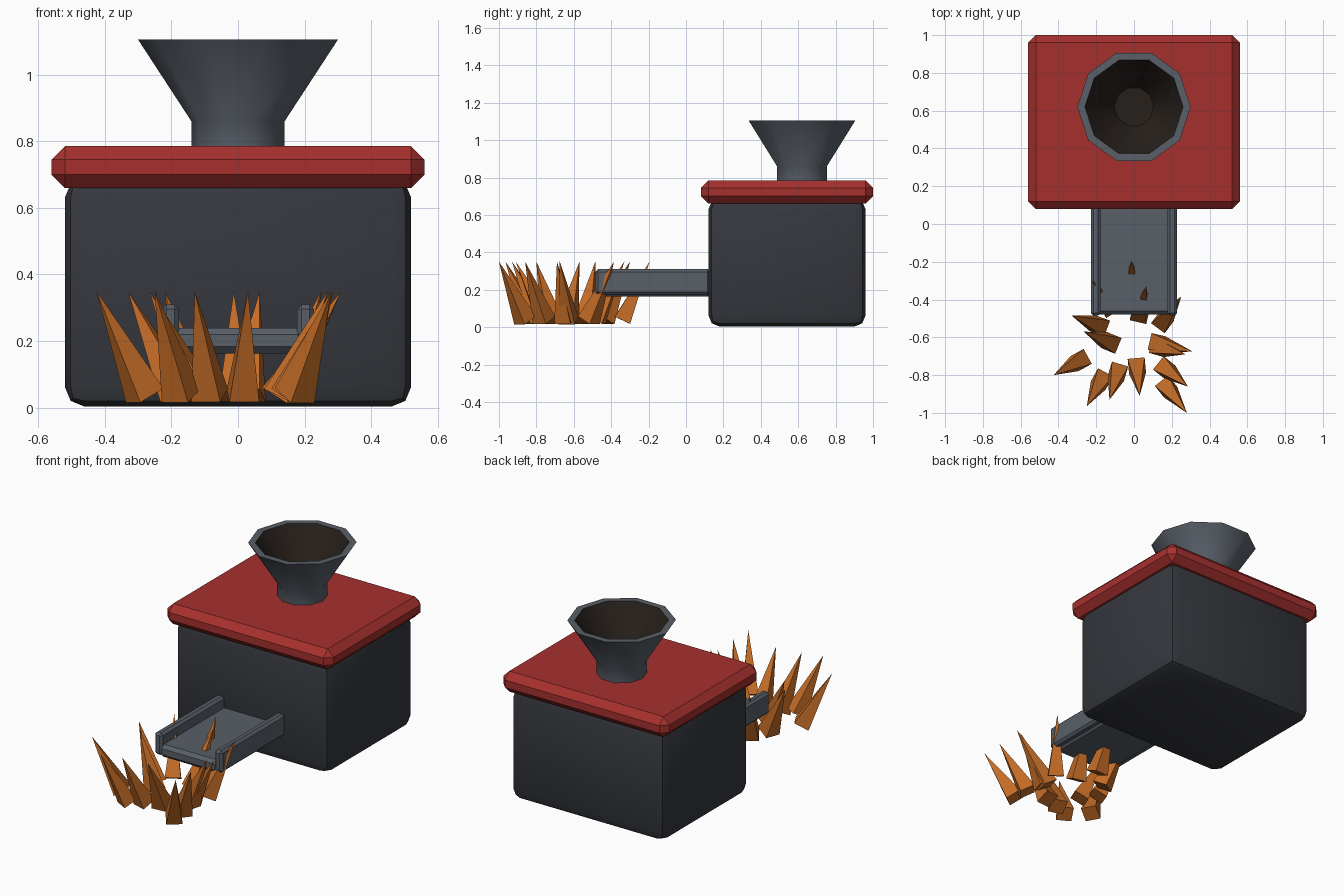
import bpy, bmesh, math
from mathutils import Vector

if "Cube" in bpy.data.objects:
    bpy.data.objects.remove(bpy.data.objects["Cube"])


def material(name, rgb):
    m = bpy.data.materials.new(name)
    m.diffuse_color = (*rgb, 1)
    m.use_nodes = True
    m.node_tree.nodes["Principled BSDF"].inputs["Base Color"].default_value = m.diffuse_color
    return m


DARK = material("dark_iron", (0.036, 0.039, 0.048))
RED = material("red_paint", (0.38, 0.03, 0.027))
STEEL = material("steel", (0.10, 0.115, 0.14))
SOOT = material("soot", (0.02, 0.014, 0.011))
FLAME = material("flame_orange", (0.55, 0.15, 0.02))


def finish(name, bm, mats, smooth=None):
    bmesh.ops.recalc_face_normals(bm, faces=bm.faces)
    me = bpy.data.meshes.new(name)
    bm.to_mesh(me)
    bm.free()
    for m in mats:
        me.materials.append(m)
    ob = bpy.data.objects.new(name, me)
    bpy.context.collection.objects.link(ob)
    if smooth:
        bpy.ops.object.select_all(action='DESELECT')
        bpy.context.view_layer.objects.active = ob
        ob.select_set(True)
        bpy.ops.object.shade_smooth_by_angle(angle=math.radians(smooth))
    return ob


def box(name, lo, hi, mat, bevel, segments=1):
    lo, hi = Vector(lo), Vector(hi)
    bm = bmesh.new()
    bmesh.ops.create_cube(bm, size=1)
    for v in bm.verts:
        v.co = (lo + hi) / 2 + v.co * (hi - lo)
    bmesh.ops.bevel(bm, geom=bm.edges[:], offset=bevel, segments=segments,
                    profile=0.5, affect='EDGES')
    return finish(name, bm, [mat], 30)


# Furnace body and overhanging lid
box("furnace_body", (-0.52, 0.12, 0.003), (0.52, 0.96, 0.69), DARK, 0.06, 2)
box("lid", (-0.56, 0.08, 0.66), (0.56, 1.0, 0.785), RED, 0.04)

# Ten-sided hopper: outer wall, flat rim, sooty inside
profile = [(0.14, 0.77), (0.14, 0.86), (0.30, 1.105), (0.26, 1.105), (0.105, 0.86)]
bm = bmesh.new()
N = 10
rings = [[bm.verts.new((r * math.cos(math.tau * i / N), 0.62 + r * math.sin(math.tau * i / N), z))
          for i in range(N)] for r, z in profile]
for k, (a, b) in enumerate(zip(rings, rings[1:])):
    for i in range(N):
        j = (i + 1) % N
        f = bm.faces.new((a[i], a[j], b[j], b[i]))
        f.material_index = 1 if k == 3 else 0
bm.faces.new(rings[-1]).material_index = 1
bm.faces.new(rings[0])
finish("hopper", bm, [STEEL, SOOT], 40)

# Output tray with side rails
box("tray_floor", (-0.20, -0.48, 0.163), (0.20, 0.14, 0.24), STEEL, 0.02)
for side, s in (("left", -1), ("right", 1)):
    xs = sorted((s * 0.177, s * 0.228))
    box(f"tray_rail_{side}", (xs[0], -0.485, 0.175), (xs[1], 0.13, 0.31), STEEL, 0.014)

# Flame spikes: base x, y then tip x, y
spikes = [
    (-0.28, -0.72, -0.425, -0.80), (-0.18, -0.54, -0.33, -0.485),
    (-0.12, -0.63, -0.265, -0.57), (-0.17, -0.82, -0.25, -0.965),
    (-0.085, -0.78, -0.13, -0.93), (0.015, -0.75, 0.03, -0.91),
    (0.17, -0.86, 0.28, -1.0), (0.16, -0.76, 0.285, -0.86),
    (0.12, -0.63, 0.31, -0.675), (0.13, -0.65, 0.27, -0.69),
    (0.15, -0.52, 0.25, -0.385), (-0.01, -0.34, -0.013, -0.195),
    (0.03, -0.48, 0.065, -0.33), (-0.13, -0.44, -0.22, -0.30),
]
for n, (bx, by, tx, ty) in enumerate(spikes):
    base, tip = Vector((bx, by, 0.037)), Vector((tx, ty, 0.35))
    axis = tip - base
    rot = axis.to_track_quat('Z', 'Y')
    bm = bmesh.new()
    apex = bm.verts.new(tip)
    ring = [bm.verts.new(base + rot @ Vector((x, y, 0)))
            for x, y in ((-.045, -.045), (.045, -.045), (.045, .045), (-.045, .045))]
    bm.faces.new(ring)
    for i in range(4):
        bm.faces.new((ring[i], ring[(i + 1) % 4], apex))
    finish(f"flame_spike_{n + 1:02d}", bm, [FLAME])
